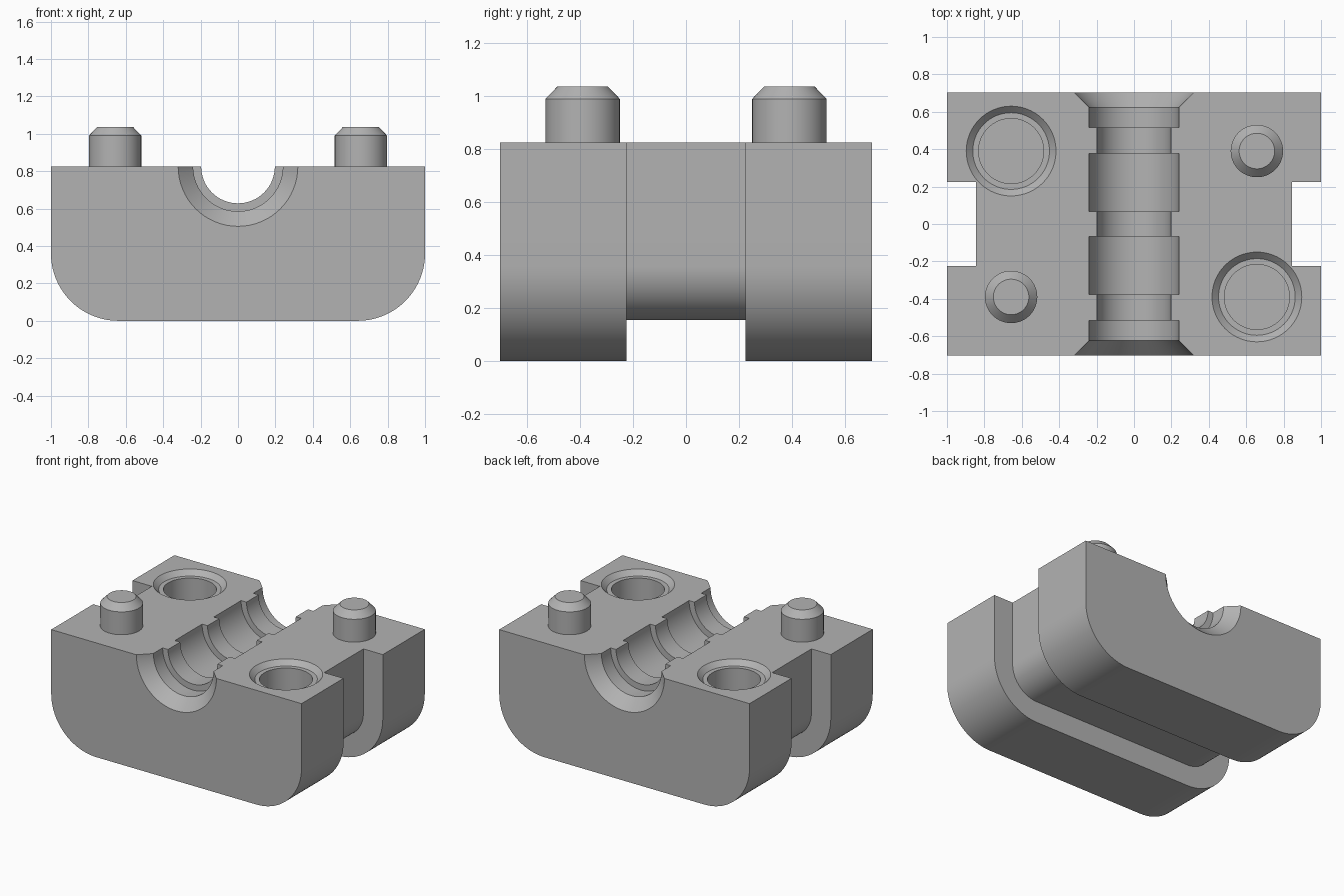
import bpy, bmesh, math
from mathutils import Matrix, Vector

cube = bpy.data.objects.get("Cube")
if cube:
    bpy.data.objects.remove(cube, do_unlink=True)

TOP, HALF_X, HALF_Y, RADIUS = 0.825, 1.0, 0.703, 0.36
GROOVE_Y, GROOVE_DEPTH = 0.224, 0.155
PIN_X, PIN_Y = 0.657, 0.39

grey = bpy.data.materials.new("plain grey")
grey.use_nodes = True
colour = (0.45, 0.45, 0.45, 1)
grey.diffuse_color = colour
grey.node_tree.nodes["Principled BSDF"].inputs["Base Color"].default_value = colour


def finish(name, bm):
    bmesh.ops.recalc_face_normals(bm, faces=bm.faces)
    mesh = bpy.data.meshes.new(name)
    bm.to_mesh(mesh)
    bm.free()
    mesh.materials.append(grey)
    obj = bpy.data.objects.new(name, mesh)
    bpy.context.collection.objects.link(obj)
    return obj


def activate(obj):
    bpy.ops.object.select_all(action="DESELECT")
    obj.select_set(True)
    bpy.context.view_layer.objects.active = obj


def loft(bm, rings):
    """Skin closed rings of equal length and cap both ends."""
    loops = [[bm.verts.new(p) for p in ring] for ring in rings]
    for a, b in zip(loops, loops[1:]):
        for i in range(len(a)):
            j = (i + 1) % len(a)
            bm.faces.new((a[i], a[j], b[j], b[i]))
    bm.faces.new(loops[0])
    bm.faces.new(loops[-1])


def lathe(name, profile, matrix, segments=64):
    """Turn (radius, height) pairs around the local z axis."""
    bm = bmesh.new()
    angles = [math.tau * i / segments for i in range(segments)]
    loft(bm, [[(r * math.cos(a), r * math.sin(a), h) for a in angles]
              for r, h in profile])
    bm.transform(matrix)
    return finish(name, bm)


def outline(inset, y, height):
    """U-shaped section with rounded lower corners."""
    r = RADIUS - inset
    cx, steps = HALF_X - RADIUS, 20
    right = [(cx + r * math.cos(a), y, RADIUS - r * math.sin(a))
             for a in (math.pi / 2 * i / steps for i in range(steps + 1))]
    left = [(-x, y, z) for x, y, z in reversed(right)]
    edge = HALF_X - inset
    return [(edge, y, height)] + right + left + [(-edge, y, height)]


# Block with a strap groove round the sides and underside, trimmed flat on top
bm = bmesh.new()
loft(bm, [outline(inset, y, 1.2 - inset) for inset, y in (
    (0, -HALF_Y), (0, -GROOVE_Y), (GROOVE_DEPTH, -GROOVE_Y),
    (GROOVE_DEPTH, GROOVE_Y), (0, GROOVE_Y), (0, HALF_Y))])
cut = bmesh.ops.bisect_plane(
    bm, geom=bm.verts[:] + bm.edges[:] + bm.faces[:],
    plane_co=Vector((0, 0, TOP)), plane_no=Vector((0, 0, 1)), clear_outer=True)
rim = [e for e in cut["geom_cut"] if isinstance(e, bmesh.types.BMEdge)]
bmesh.ops.edgenet_fill(bm, edges=rim)
block = finish("mould_block", bm)

# Stepped bore with flared mouths
WIDE, NARROW, FLARE = 0.24, 0.197, 0.097
half = [(NARROW, 0.067), (WIDE, 0.067), (WIDE, 0.378), (NARROW, 0.378),
        (NARROW, 0.517), (WIDE, 0.517), (WIDE, HALF_Y - 0.08),
        (WIDE + 0.08 + FLARE, HALF_Y + FLARE)]
bore = [(r, -h) for r, h in reversed(half)] + half
cutters = [lathe("bore_cutter", bore,
                 Matrix.Translation((0, 0, TOP)) @ Matrix.Rotation(-math.pi / 2, 4, "X"))]

# Chamfered, counterbored sockets on one diagonal
socket = [(0.174, -0.25), (0.174, -0.035), (0.205, -0.035), (0.24, 0), (0.24, 0.1)]
for side in (-1, 1):
    cutters.append(lathe("socket_cutter", socket,
                         Matrix.Translation((side * PIN_X, -side * PIN_Y, TOP))))

for cutter in cutters:
    cutter.hide_render = True
    activate(block)
    mod = block.modifiers.new("cut", "BOOLEAN")
    mod.operation = "DIFFERENCE"
    mod.solver = "EXACT"
    mod.object = cutter
    bpy.ops.object.modifier_apply(modifier=mod.name)
    bpy.data.objects.remove(cutter, do_unlink=True)

# Chamfered locating pins on the other diagonal
pin = [(0.14, 0), (0.14, 0.165), (0.095, 0.212)]
parts = [block]
for side, name in ((-1, "front_right_pin"), (1, "back_left_pin")):
    parts.append(lathe(name, pin, Matrix.Translation((side * PIN_X, side * PIN_Y, TOP))))

for part in parts:
    activate(part)
    bpy.ops.object.shade_smooth_by_angle(angle=math.radians(25))
